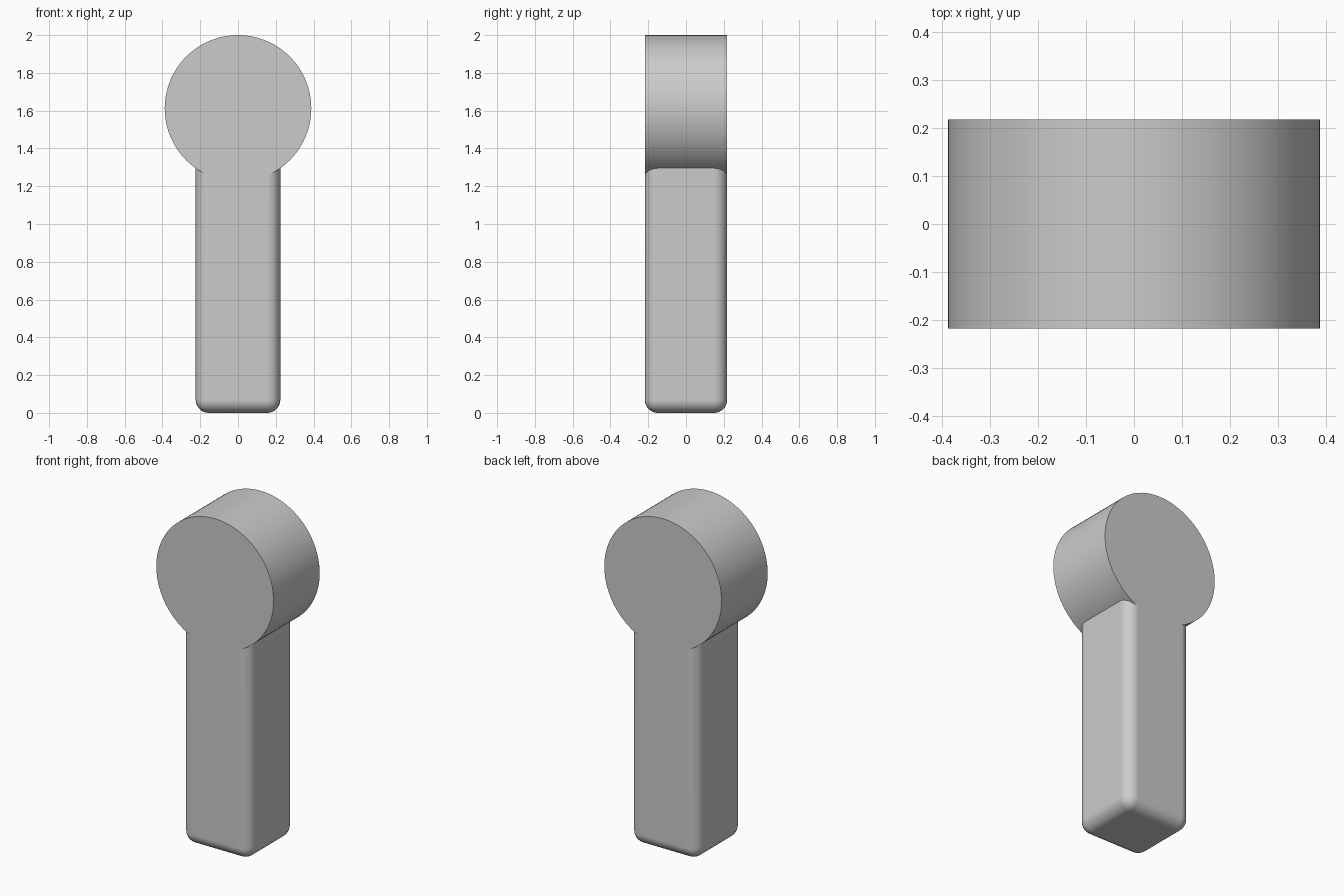
import bpy
import math

RADIUS, HALF_X, HALF_Y = 0.388, 0.224, 0.218
HEAD_Z = 2 - RADIUS

cube = bpy.data.objects.get("Cube")
if cube:
    bpy.data.objects.remove(cube, do_unlink=True)

grey = bpy.data.materials.new("plain_grey")
grey.use_nodes = True
colour = (0.6, 0.6, 0.6, 1)
grey.diffuse_color = colour
grey.node_tree.nodes["Principled BSDF"].inputs["Base Color"].default_value = colour


def apply_modifier(obj, kind, **settings):
    mod = obj.modifiers.new(kind.title(), kind)
    for key, value in settings.items():
        setattr(mod, key, value)
    bpy.ops.object.select_all(action='DESELECT')
    obj.select_set(True)
    bpy.context.view_layer.objects.active = obj
    bpy.ops.object.modifier_apply(modifier=mod.name)


# Round head, a disc lying along y
bpy.ops.mesh.primitive_cylinder_add(vertices=96, radius=RADIUS, depth=2 * HALF_Y,
                                    location=(0, 0, HEAD_Z),
                                    rotation=(math.pi / 2, 0, 0))
head = bpy.context.object
head.name = "round_head"
head.data.materials.append(grey)

# Square shaft with rounded edges, its top buried in the head
bpy.ops.mesh.primitive_cube_add(size=1, location=(0, 0, HEAD_Z / 2))
shaft = bpy.context.object
shaft.name = "shaft_with_round_head"
shaft.scale = (2 * HALF_X, 2 * HALF_Y, HEAD_Z)
bpy.ops.object.transform_apply(location=False, rotation=False, scale=True)
shaft.data.materials.append(grey)
apply_modifier(shaft, 'BEVEL', width=0.07, segments=8)

# Merge both into one solid, keeping the front and back flush
apply_modifier(shaft, 'BOOLEAN', operation='UNION', solver='EXACT', object=head)
bpy.data.objects.remove(head, do_unlink=True)

# Soft rounding, flat large faces
bpy.ops.object.shade_smooth_by_angle(angle=math.radians(30))
apply_modifier(shaft, 'WEIGHTED_NORMAL', keep_sharp=True, weight=100)
